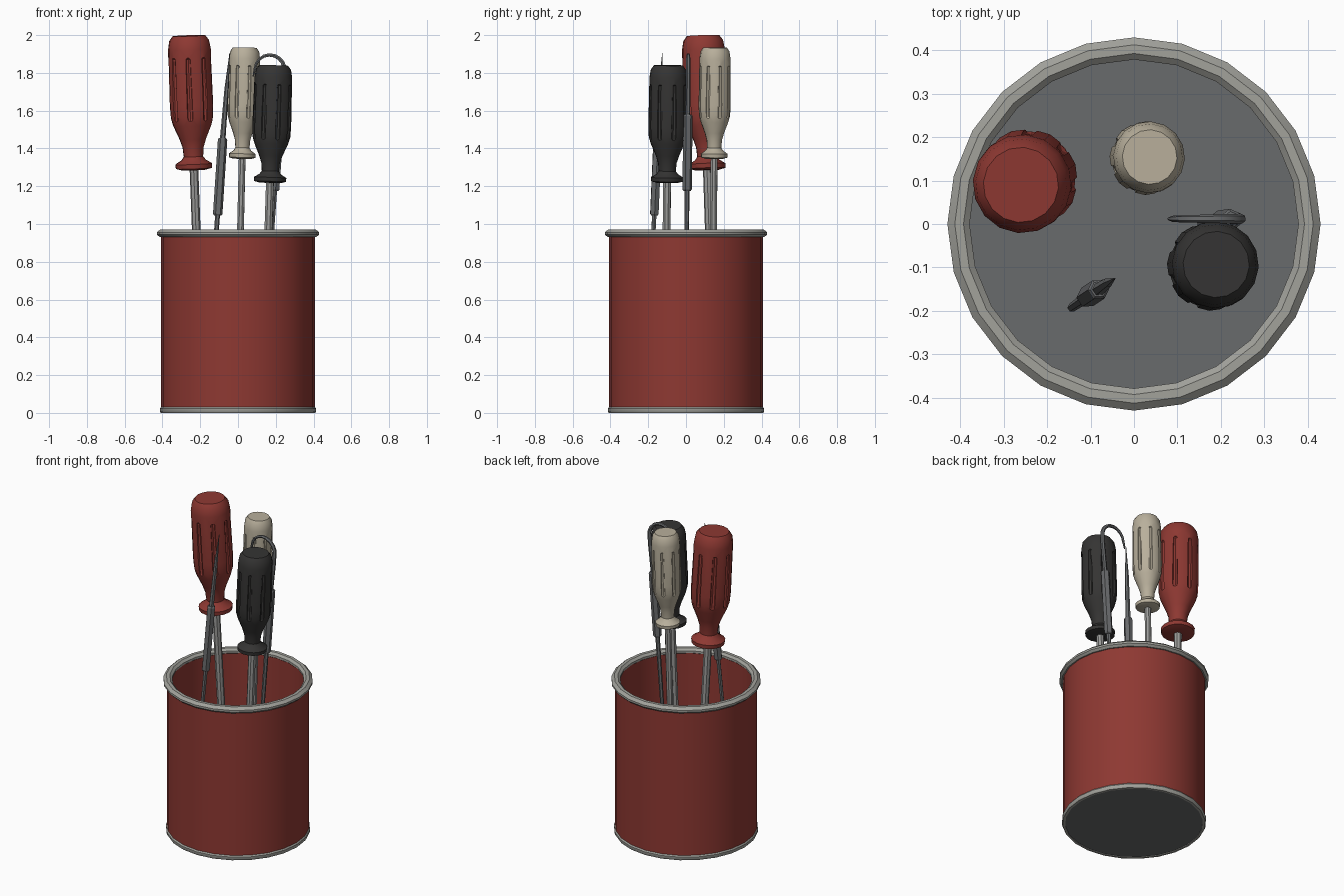
import bpy, bmesh, math
from mathutils import Vector, Matrix

if "Cube" in bpy.data.objects:
    bpy.data.objects.remove(bpy.data.objects["Cube"])


def material(name, rgb):
    m = bpy.data.materials.new(name)
    m.diffuse_color = (*rgb, 1)
    m.use_nodes = True
    m.node_tree.nodes["Principled BSDF"].inputs["Base Color"].default_value = m.diffuse_color
    return m


RED = material("red_paint", (0.27, 0.04, 0.032))
CREAM = material("cream_plastic", (0.48, 0.43, 0.33))
BLACK = material("black_plastic", (0.035, 0.034, 0.033))
TIN = material("rim_metal", (0.36, 0.36, 0.33))
STEEL = material("tool_steel", (0.33, 0.33, 0.32))
GRIP = material("grip_steel", (0.14, 0.145, 0.15))


def smooth(ob, angle=35):
    bpy.ops.object.select_all(action='DESELECT')
    ob.select_set(True)
    bpy.context.view_layer.objects.active = ob
    bpy.ops.object.shade_smooth_by_angle(angle=math.radians(angle))


def lathe(name, profile, sides, mat, matrix=Matrix(), closed=False, angle=35):
    """Spin (radius, z) points around z; open profiles get end caps."""
    bm = bmesh.new()
    rings = []
    for r, z in profile:
        rings.append([bm.verts.new((r * math.cos(a), r * math.sin(a), z))
                      for a in (2 * math.pi * i / sides for i in range(sides))])
    pairs = list(zip(rings, rings[1:]))
    if closed:
        pairs.append((rings[-1], rings[0]))
    else:
        bm.faces.new(rings[0])
        bm.faces.new(rings[-1])
    for lo, hi in pairs:
        for i in range(sides):
            j = (i + 1) % sides
            bm.faces.new((lo[i], lo[j], hi[j], hi[i]))
    bmesh.ops.recalc_face_normals(bm, faces=bm.faces)
    me = bpy.data.meshes.new(name)
    bm.to_mesh(me)
    bm.free()
    me.materials.append(mat)
    ob = bpy.data.objects.new(name, me)
    bpy.context.collection.objects.link(ob)
    ob.matrix_world = matrix
    smooth(ob, angle)
    return ob


def axis_matrix(low, high):
    """Local z runs from low towards high."""
    low, high = Vector(low), Vector(high)
    return Matrix.Translation(low) @ (high - low).to_track_quat('Z', 'Y').to_matrix().to_4x4()


def tube(name, points, mat, bevel):
    """Round wire through (x, y, z, relative radius) points."""
    cu = bpy.data.curves.new(name, 'CURVE')
    cu.dimensions = '3D'
    cu.bevel_depth = bevel
    cu.bevel_resolution = 1
    cu.use_fill_caps = True
    sp = cu.splines.new('POLY')
    sp.points.add(len(points) - 1)
    for p, (x, y, z, r) in zip(sp.points, points):
        p.co = (x, y, z, 1)
        p.radius = r
    cu.materials.append(mat)
    ob = bpy.data.objects.new(name, cu)
    bpy.context.collection.objects.link(ob)
    bpy.ops.object.select_all(action='DESELECT')
    ob.select_set(True)
    bpy.context.view_layer.objects.active = ob
    bpy.ops.object.convert(target='MESH')
    smooth(bpy.context.object, 50)


def cut_grooves(handle, length, radius, count=8):
    """Cut long round-ended finger grooves into the handle."""
    w = radius * 0.14
    z0, z1 = length * 0.36, length * 0.84
    bm = bmesh.new()
    for i in range(count):
        a = 2 * math.pi * i / count - math.pi / 2
        new = bmesh.ops.create_uvsphere(bm, u_segments=8, v_segments=6, radius=w)['verts']
        for v in new:
            mid = (z0 + z1) / 2
            half = (z1 - z0) / 2 - w
            v.co.z += mid + (half if v.co.z > 0.0001 else -half)
            v.co.x += radius * math.cos(a)
            v.co.y += radius * math.sin(a)
    me = bpy.data.meshes.new("groove_cutter")
    bm.to_mesh(me)
    bm.free()
    cutter = bpy.data.objects.new("groove_cutter", me)
    bpy.context.collection.objects.link(cutter)
    cutter.matrix_world = handle.matrix_world
    cutter.hide_render = True
    mod = handle.modifiers.new("grooves", 'BOOLEAN')
    mod.operation = 'DIFFERENCE'
    mod.solver = 'EXACT'
    mod.object = cutter
    bpy.context.view_layer.update()
    bpy.context.view_layer.objects.active = handle
    # grooves go before the shading modifier, if there is one
    bpy.ops.object.modifier_move_to_index(modifier="grooves", index=0)
    bpy.ops.object.modifier_apply(modifier="grooves")
    bpy.data.objects.remove(cutter)
    smooth(handle)


# Handle shape as fractions of (maximum radius, length)
HANDLE = [(0.55, 0.0), (0.82, 0.012), (0.84, 0.045), (0.55, 0.075), (0.44, 0.10),
          (0.48, 0.17), (0.60, 0.23), (0.86, 0.33), (0.97, 0.39), (1.0, 0.48),
          (0.97, 0.90), (0.90, 0.965), (0.74, 1.0)]


def screwdriver(name, collar, top, radius, shaft_r, mat):
    m = axis_matrix(collar, top)
    length = (Vector(top) - Vector(collar)).length
    handle = lathe(name + "_handle", [(r * radius, z * length) for r, z in HANDLE], 16, mat, m)
    cut_grooves(handle, length, radius)
    drop = collar[2] - 0.04
    lathe(name + "_shaft", [(shaft_r * 0.4, -drop), (shaft_r, 0.12 - drop), (shaft_r, 0.03)],
          8, STEEL, m)


# Tin can: painted wall, floor, bottom hem, rolled rim
lathe("can_wall", [(0.408, 0.02), (0.408, 0.945), (0.381, 0.945), (0.381, 0.02)],
      24, RED, closed=True)
lathe("can_floor", [(0.40, 0.004), (0.40, 0.03)], 24, GRIP)
lathe("bottom_hem", [(0.395, 0.0), (0.409, 0.0), (0.414, 0.008), (0.414, 0.022),
                     (0.408, 0.03), (0.395, 0.03)], 24, TIN, closed=True)
lathe("top_rim", [(0.378, 0.945), (0.392, 0.932), (0.416, 0.932), (0.429, 0.944), (0.429, 0.956),
                  (0.412, 0.971), (0.392, 0.971), (0.378, 0.958)], 24, TIN, closed=True, angle=20)

# Three screwdrivers
screwdriver("red_screwdriver", (-0.233, 0.113, 1.286), (-0.26, 0.09, 1.997), 0.117, 0.023, RED)
screwdriver("cream_screwdriver", (0.022, 0.149, 1.345), (0.036, 0.154, 1.934), 0.085, 0.019, CREAM)
screwdriver("black_screwdriver", (0.169, -0.10, 1.218), (0.189, -0.093, 1.84), 0.103, 0.022, BLACK)


def pick_grip(name, low, high):
    length = (Vector(high) - Vector(low)).length
    lathe(name, [(0.019, 0), (0.025, 0.008), (0.025, length - 0.008), (0.019, length)],
          6, GRIP, axis_matrix(low, high), angle=20)


# Straight pick
pick_grip("straight_pick_grip", (-0.108, -0.168, 1.045), (-0.081, -0.15, 1.455))
tube("straight_pick_point", [(-0.081, -0.15, 1.45, 1), (-0.06, -0.135, 1.72, 0.75),
                             (-0.044, -0.125, 1.905, 0.1)], GRIP, 0.015)
tube("straight_pick_tail", [(-0.108, -0.168, 1.05, 1), (-0.143, -0.192, 0.56, 0.8)], GRIP, 0.013)

# Hooked pick
pick_grip("hooked_pick_grip", (0.195, 0.006, 1.175), (0.224, 0.01, 1.58))
hook = [(0.224, 0.01, 1.57, 1), (0.244, 0.012, 1.76, 1)]
for k in range(9):
    a = math.radians(10 + 165 * k / 8)
    hook.append((0.168 + 0.079 * math.cos(a), 0.012, 1.815 + 0.08 * math.sin(a), 1 - 0.05 * k))
hook.append((0.08, 0.012, 1.78, 0.3))
tube("hooked_pick_hook", hook, GRIP, 0.012)
tube("hooked_pick_tail", [(0.195, 0.006, 1.18, 1), (0.155, 0.0, 0.6, 0.8)], GRIP, 0.013)
